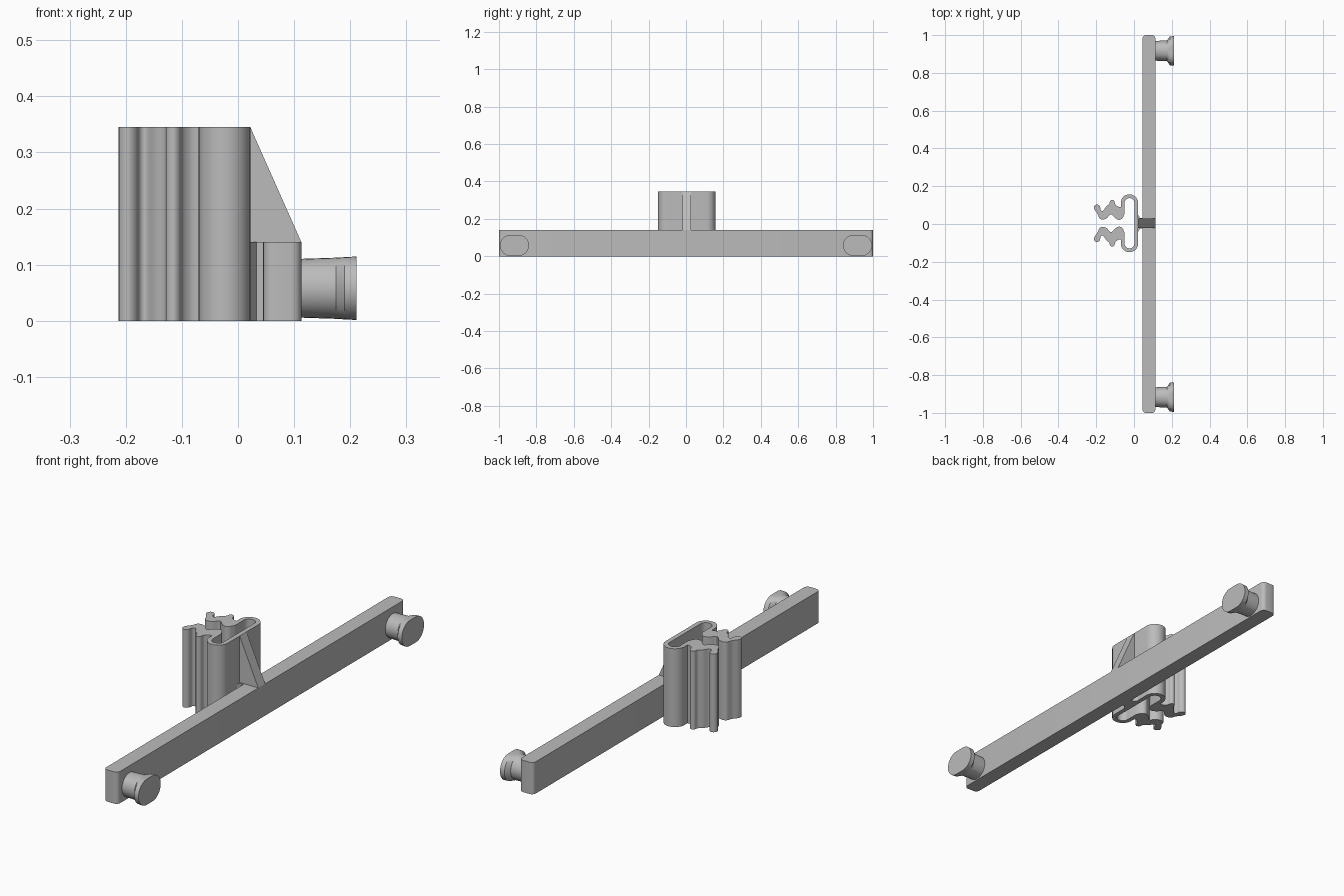
import bpy, bmesh, math
from mathutils import Vector

cube = bpy.data.objects.get("Cube")
if cube:
    bpy.data.objects.remove(cube, do_unlink=True)

grey = bpy.data.materials.new("plain grey")
grey.use_nodes = True
grey.diffuse_color = (0.5, 0.5, 0.5, 1)
grey.node_tree.nodes["Principled BSDF"].inputs["Base Color"].default_value = (0.5, 0.5, 0.5, 1)

CLIP_Y = 0.004      # centre line of the clip
CLIP_TOP = 0.345
BAR_TOP = 0.14


def finish(name, bm, smooth=True):
    bmesh.ops.recalc_face_normals(bm, faces=bm.faces)
    mesh = bpy.data.meshes.new(name)
    bm.to_mesh(mesh)
    bm.free()
    mesh.materials.append(grey)
    obj = bpy.data.objects.new(name, mesh)
    bpy.context.collection.objects.link(obj)
    if smooth:
        bpy.ops.object.select_all(action='DESELECT')
        obj.select_set(True)
        bpy.context.view_layer.objects.active = obj
        bpy.ops.object.shade_smooth_by_angle(angle=math.radians(35))
    return obj


def prism(name, points, depth, smooth=True):
    """Extrude a closed 3D outline along a vector."""
    bm = bmesh.new()
    face = bm.faces.new([bm.verts.new(p) for p in points])
    new = bmesh.ops.extrude_face_region(bm, geom=[face], use_keep_orig=True)["geom"]
    bmesh.ops.translate(bm, vec=depth, verts=[v for v in new if isinstance(v, bmesh.types.BMVert)])
    return finish(name, bm, smooth)


def arc(cx, cy, r, a0, a1, n):
    angles = [math.radians(a0 + (a1 - a0) * i / n) for i in range(n + 1)]
    return [(cx + r * math.cos(a), cy + r * math.sin(a)) for a in angles]


def spline(pts, n=4):
    """Smooth curve through the points."""
    p = [Vector(q) for q in [pts[0]] + pts + [pts[-1]]]
    out = []
    for a, b, c, d in zip(p, p[1:], p[2:], p[3:]):
        for i in range(n):
            t = i / n
            q = 0.5 * (2 * b + (c - a) * t + (2 * a - 5 * b + 4 * c - d) * t ** 2
                       + (3 * b - a - 3 * c + d) * t ** 3)
            out.append((q.x, q.y))
    return out + [pts[-1]]


# Long bar with rounded vertical corners
r = 0.018
corners = [(0.113 - r, 1 - r, 0), (0.045 + r, 1 - r, 90),
           (0.045 + r, r - 1, 180), (0.113 - r, r - 1, 270)]
outline = [(x, y, 0) for cx, cy, a in corners for x, y in arc(cx, cy, r, a, a + 90, 5)]
prism("long_bar", outline, (0, 0, BAR_TOP))

# Spring clip: open loop with a toothed jaw on each end
jaw = spline([(-0.07, 0.085), (-0.085, 0.088), (-0.099, 0.1), (-0.104, 0.117), (-0.115, 0.124),
              (-0.127, 0.117), (-0.131, 0.102), (-0.148, 0.088), (-0.163, 0.066), (-0.176, 0.07),
              (-0.181, 0.09), (-0.197, 0.1), (-0.212, 0.088), (-0.208, 0.07), (-0.193, 0.05),
              (-0.183, 0.026), (-0.165, 0.02), (-0.145, 0.026), (-0.122, 0.047), (-0.1, 0.028),
              (-0.08, 0.018), (-0.062, 0.026), (-0.05, 0.05)])
half = [(0.022, 0.0)] + arc(-0.024, 0.107, 0.046, 0, 180, 16) + jaw
half += arc(-0.024, 0.107, 0.026, 180, 0, 14) + [(0.002, 0.0)]
loop = half[1:-1] + [(x, -y) for x, y in reversed(half[1:-1])]
prism("spring_clip", [(x, y + CLIP_Y, 0) for x, y in loop], (0, 0, CLIP_TOP))

# Sloping rib that carries the clip on the bar
rib = [(0.012, 0), (0.1, 0), (0.113, BAR_TOP), (0.022, CLIP_TOP), (0.012, CLIP_TOP)]
prism("sloping_rib", [(x, CLIP_Y - 0.024, z) for x, z in rib], (0, 0.048, 0), False)

# Flared neck between clip and bar
neck = [(0.015, 0.044), (0.022, 0.044), (0.033, 0.027), (0.06, 0.027)]
neck += [(x, -y) for x, y in reversed(neck)]
prism("clip_neck", [(x, y + CLIP_Y, 0) for x, y in neck], (0, 0, BAR_TOP), False)

# Pegs: round shank flaring sideways into an oblong head; (x, radius, side stretch)
sections = [(0.1, 0.052, 0), (0.175, 0.0545, 0), (0.19, 0.0555, 0.021), (0.211, 0.0565, 0.021)]
for name, side in (("front_peg", -1), ("back_peg", 1)):
    bm = bmesh.new()
    rings = []
    for x, rad, stretch in sections:
        right = arc(stretch, 0, rad, -90, 90, 16)
        left = arc(-stretch, 0, rad, 90, 270, 16)
        if not stretch:
            right = arc(0, 0, rad, -90, 89, 16)
            left = arc(0, 0, rad, 90, 269, 16)
        rings.append([bm.verts.new((x, side * 0.917 + y, 0.058 + z)) for y, z in right + left])
    for a, b in zip(rings, rings[1:]):
        for i in range(len(a)):
            j = (i + 1) % len(a)
            bm.faces.new((a[i], a[j], b[j], b[i]))
    bm.faces.new(rings[0])
    bm.faces.new(rings[-1])
    finish(name, bm)
